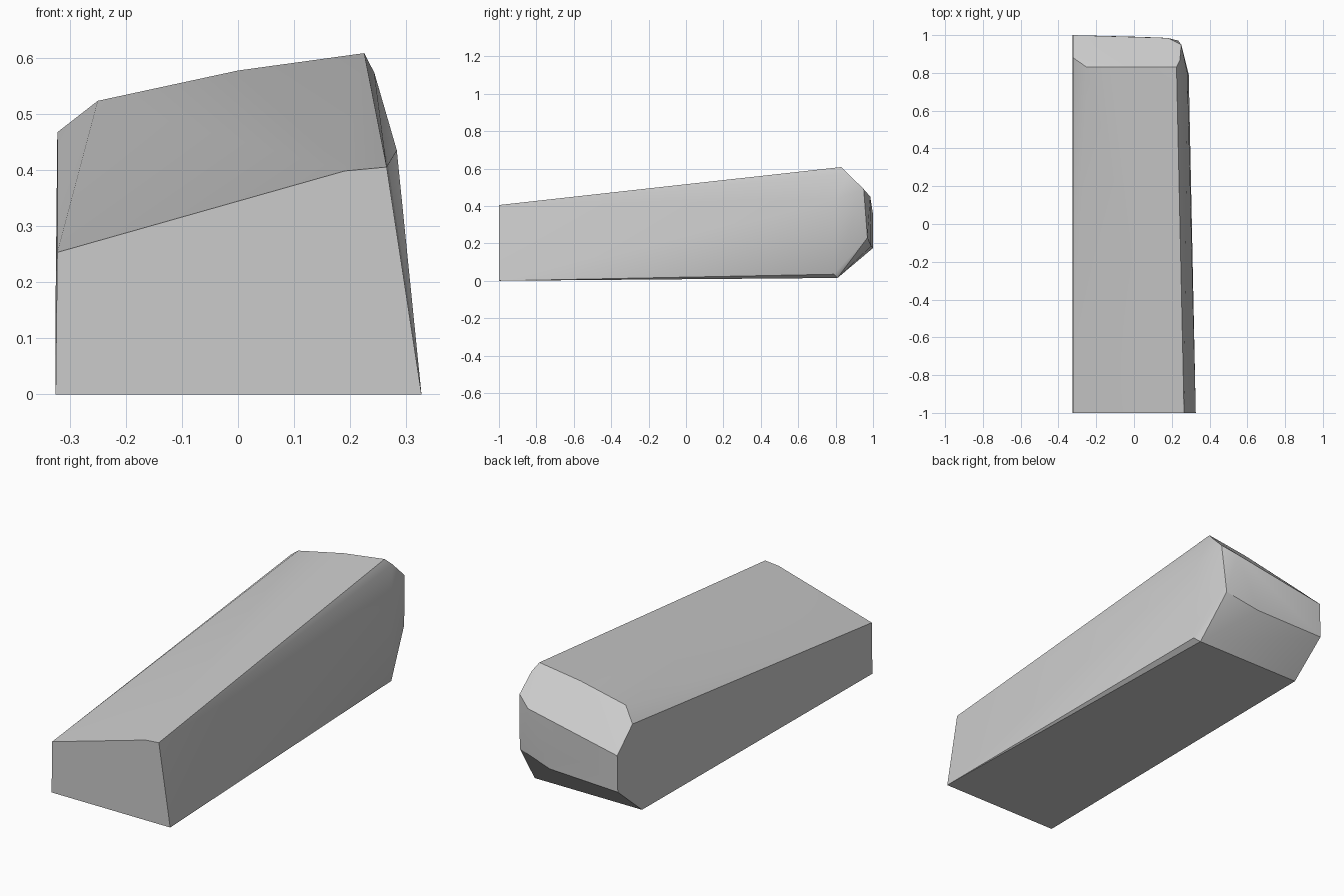
import bpy, bmesh, math

cube = bpy.data.objects.get("Cube")
if cube:
    bpy.data.objects.remove(cube, do_unlink=True)

# Stone material
stone = bpy.data.materials.new("stone grey")
stone.use_nodes = True
color = (0.6, 0.6, 0.6, 1)
stone.diffuse_color = color
stone.node_tree.nodes["Principled BSDF"].inputs["Base Color"].default_value = color

# Flat front cut
front = [(x, -1, z) for x, z in [(-.325, 0), (.327, 0), (.265, .405), (.19, .398), (-.322, .253)]]
# Top ridge where the rear bevel begins
rear_top = [(-.322, .88, .467), (-.25, .83, .523), (0, .83, .577), (.225, .83, .608)]
# Gentle bulge of the right flank and its rounded shoulder
flank = [(.304, .1, .22), (.283, .8, .435), (.243, .866, .573)]
# Upper and lower rims of the chipped rear end
rear_upper = [(.25, .95, .49), (.18, .985, .45), (-.322, 1, .355)]
rear_lower = [(.235, .97, .23), (.055, .99, .185), (-.325, 1, .175)]
# Rear edge of the underside
rear_base = [(.29, .79, .035), (.265, .81, .015), (-.325, .81, .015)]

# Wrap the outlines into one faceted block
bm = bmesh.new()
for outline in (front, rear_top, flank, rear_upper, rear_lower, rear_base):
    for point in outline:
        bm.verts.new(point)
hull = bmesh.ops.convex_hull(bm, input=bm.verts)
loose = {v for v in hull["geom_interior"] + hull["geom_unused"] if isinstance(v, bmesh.types.BMVert)}
bmesh.ops.delete(bm, geom=list(loose), context='VERTS')
bmesh.ops.dissolve_limit(bm, angle_limit=math.radians(1), verts=bm.verts, edges=bm.edges)
bmesh.ops.recalc_face_normals(bm, faces=bm.faces)

mesh = bpy.data.meshes.new("stone_block")
bm.to_mesh(mesh)
bm.free()
mesh.materials.append(stone)
block = bpy.data.objects.new("stone_block", mesh)
bpy.context.collection.objects.link(block)

# Smooth the broad faces and keep the bevels crisp
bpy.ops.object.select_all(action='DESELECT')
block.select_set(True)
bpy.context.view_layer.objects.active = block
bpy.ops.object.shade_smooth_by_angle(angle=math.radians(30))
